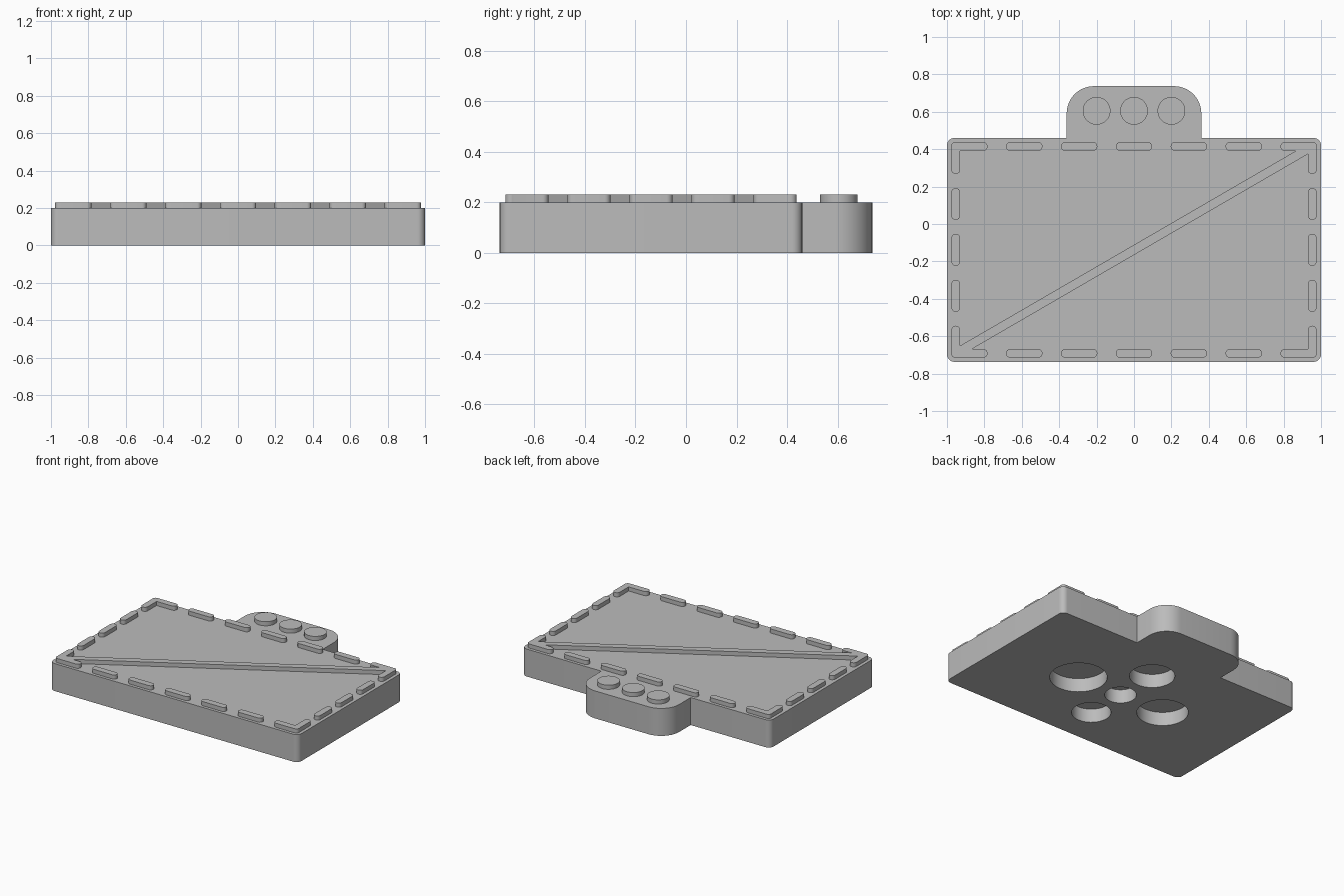
import bpy, bmesh, math
from mathutils import Vector, Matrix

if "Cube" in bpy.data.objects:
    bpy.data.objects.remove(bpy.data.objects["Cube"], do_unlink=True)

GREY = (0.5, 0.5, 0.5)
grey = bpy.data.materials.new("plain_grey")
grey.use_nodes = True
grey.diffuse_color = (*GREY, 1)
grey.node_tree.nodes["Principled BSDF"].inputs["Base Color"].default_value = (*GREY, 1)

TOP, RAISED = 0.2, 0.23
BACK, FRONT = 0.46, -0.737
MID = (BACK + FRONT) / 2


def fillet(corners, steps=10):
    """Round the right-angled corners (x, y, radius) of an outline."""
    points = []
    for i, (x, y, r) in enumerate(corners):
        p = Vector((x, y))
        if r == 0:
            points.append(p)
            continue
        a = (Vector(corners[i - 1][:2]) - p).normalized()
        b = (Vector(corners[(i + 1) % len(corners)][:2]) - p).normalized()
        centre = p + r * (a + b)
        for k in range(steps + 1):
            t = math.pi / 2 * k / steps
            points.append(centre - r * (b * math.cos(t) + a * math.sin(t)))
    return points


def prism(name, points, z0, z1, matrix=Matrix()):
    """Extrude a flat outline from z0 to z1."""
    bm = bmesh.new()
    verts = [bm.verts.new((p[0], p[1], z0)) for p in points]
    bmesh.ops.remove_doubles(bm, verts=verts, dist=1e-5)
    face = bm.faces.new([v for v in verts if v.is_valid])
    ext = bmesh.ops.extrude_face_region(bm, geom=[face])["geom"]
    moved = [g for g in ext if isinstance(g, bmesh.types.BMVert)]
    bmesh.ops.translate(bm, verts=moved, vec=(0, 0, z1 - z0))
    bmesh.ops.recalc_face_normals(bm, faces=bm.faces)
    bm.transform(matrix)
    mesh = bpy.data.meshes.new(name)
    bm.to_mesh(mesh)
    bm.free()
    mesh.materials.append(grey)
    obj = bpy.data.objects.new(name, mesh)
    bpy.context.collection.objects.link(obj)
    return obj


def disc(name, x, y, r, z0, z1, sides=48):
    ring = [(x + r * math.cos(math.tau * k / sides), y + r * math.sin(math.tau * k / sides))
            for k in range(sides)]
    return prism(name, ring, z0, z1)


def pill(name, x, y, length, angle=0.0, width=0.047):
    h, w = length / 2, width / 2
    outline = fillet([(-h, -w, w), (h, -w, w), (h, w, w), (-h, w, w)], 6)
    return prism(name, outline, TOP, RAISED,
                 Matrix.Translation((x, y, 0)) @ Matrix.Rotation(angle, 4, "Z"))


def combine(obj, other, operation):
    """Apply a boolean and drop the helper."""
    mod = obj.modifiers.new("combine", "BOOLEAN")
    mod.operation, mod.object, mod.solver = operation, other, "EXACT"
    bpy.context.view_layer.objects.active = obj
    bpy.ops.object.modifier_apply(modifier=mod.name)
    bpy.data.objects.remove(other, do_unlink=True)


# Plate with the rounded tab at the back
tab, edge, round_tab = 0.36, 0.04, 0.145
plate = prism("plate", fillet([
    (-1, FRONT, edge), (1, FRONT, edge), (1, BACK, edge), (tab, BACK, 0),
    (tab, -FRONT, round_tab), (-tab, -FRONT, round_tab), (-tab, BACK, 0), (-1, BACK, edge),
]), 0, TOP)

# Round pockets in the underside
pockets = [(0, 0, 0.105), (0.362, 0, 0.19), (-0.362, 0, 0.17), (0, 0.325, 0.15), (0, -0.3, 0.13)]
for x, y, r in pockets:
    combine(plate, disc("pocket_cutter", x, MID + y, r, -0.05, 0.1), "DIFFERENCE")

# Diagonal ridge from corner to corner
side_x, side_y = 0.953, 0.553
ridge = pill("diagonal_ridge", 0, MID, 2 * math.hypot(side_x, side_y) - 0.01,
             math.atan2(side_y, side_x))

# Dashed border; the end dashes meet in corners and join the ridge
dashes = []
for s in (-1, 1):
    for i in range(-3, 4):
        dashes.append((pill("border_dash", i * 0.2935, MID + s * side_y, 0.195),
                       abs(i) == 3, (s * i > 0)))
    for j in range(-2, 3):
        dashes.append((pill("border_dash", s * side_x, MID + j * 0.2455, 0.171, math.pi / 2),
                       abs(j) == 2, (s * j > 0)))
loose_corners = []
for dash, at_corner, on_diagonal in dashes:
    if at_corner and on_diagonal:
        combine(ridge, dash, "UNION")
    elif at_corner:
        loose_corners.append(dash)
# Pair each remaining horizontal end dash with its vertical neighbour
front_h, front_v, back_h, back_v = loose_corners
for dash_a, dash_b in ((front_h, back_v), (back_h, front_v)):
    combine(dash_a, dash_b, "UNION")
    dash_a.name = "border_corner"

# Three round studs on the tab
for x in (-0.2, 0, 0.2):
    disc("tab_stud", x, 0.605, 0.074, TOP, RAISED)

# Smooth the round walls, keep the rims sharp
bpy.ops.object.select_all(action="DESELECT")
for obj in bpy.context.collection.objects:
    if obj.type == "MESH" and grey.name in obj.data.materials:
        obj.select_set(True)
        bpy.context.view_layer.objects.active = obj
bpy.ops.object.shade_smooth_by_angle(angle=math.radians(30))
